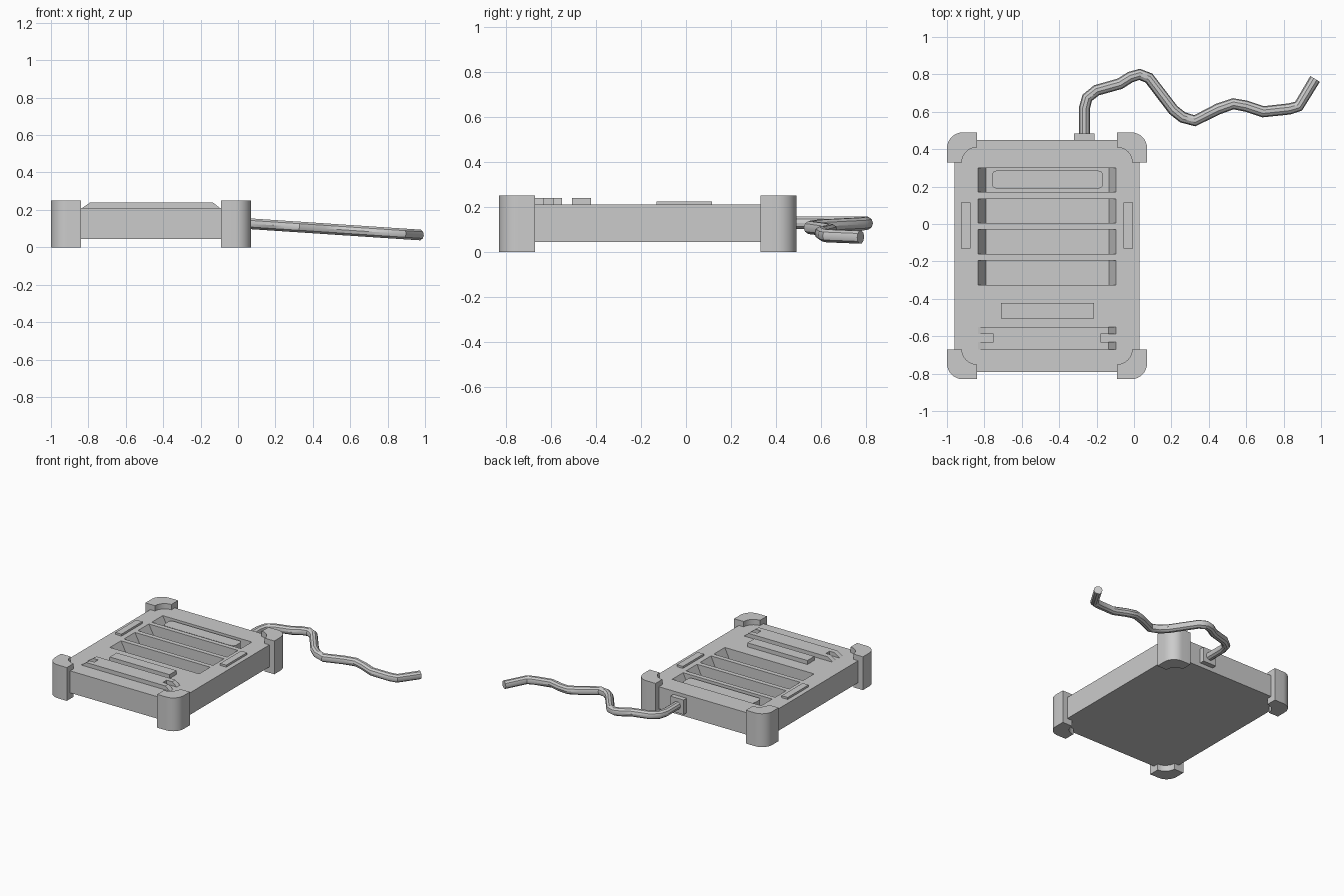
import bpy, bmesh, math
from mathutils import Vector

if "Cube" in bpy.data.objects:
    bpy.data.objects.remove(bpy.data.objects["Cube"])

CX, CY = -0.465, -0.17          # centre of the case


def prism(name, profile, lo, hi, axis='Z'):
    """Extrude a closed 2D profile: XY along Z, or XZ along Y."""
    def place(p, h):
        return (p[0], p[1], h) if axis == 'Z' else (p[0], h, p[1])
    bm = bmesh.new()
    a = [bm.verts.new(place(p, lo)) for p in profile]
    b = [bm.verts.new(place(p, hi)) for p in profile]
    bm.faces.new(a)
    bm.faces.new(b)
    n = len(a)
    for i in range(n):
        j = (i + 1) % n
        bm.faces.new((a[i], a[j], b[j], b[i]))
    bmesh.ops.recalc_face_normals(bm, faces=bm.faces)
    me = bpy.data.meshes.new(name)
    bm.to_mesh(me)
    bm.free()
    ob = bpy.data.objects.new(name, me)
    bpy.context.collection.objects.link(ob)
    return ob


def box(name, x0, x1, y0, y1, z0, z1):
    return prism(name, [(x0, y0), (x1, y0), (x1, y1), (x0, y1)], z0, z1)


def arc(cx, cy, r, a0, a1, n):
    return [(cx + r * math.cos(math.radians(a0 + (a1 - a0) * i / n)),
             cy + r * math.sin(math.radians(a0 + (a1 - a0) * i / n))) for i in range(n + 1)]


def select(ob):
    bpy.ops.object.select_all(action='DESELECT')
    ob.select_set(True)
    bpy.context.view_layer.objects.active = ob


def cut(ob, cutters):
    select(ob)
    for c in cutters:
        c.hide_render = True
        m = ob.modifiers.new("cut", 'BOOLEAN')
        m.operation, m.solver, m.object = 'DIFFERENCE', 'EXACT', c
        bpy.ops.object.modifier_apply(modifier=m.name)
        bpy.data.objects.remove(c)


def smooth(ob):
    select(ob)
    bpy.ops.object.shade_smooth_by_angle(angle=math.radians(35))


# Case with four slots that have sloping ends
case = box("case", -0.96, 0.03, -0.79, 0.45, 0.045, 0.21)
d, top = 0.085, 0.21
slot = [(-0.79, top - d), (-0.135, top - d), (-0.095, top), (-0.095, top + 0.05),
        (-0.835, top + 0.05), (-0.835, top)]
cut(case, [prism("slot_cutter", slot, y, y + 0.13, 'Y') for y in (0.17, 0.005, -0.16, -0.325)])

# Rounded bar lying in the rear slot
r, x0, x1, y0, y1 = 0.025, -0.76, -0.165, 0.19, 0.285
rounded = (arc(x1 - r, y1 - r, r, 0, 90, 4) + arc(x0 + r, y1 - r, r, 90, 180, 4)
           + arc(x0 + r, y0 + r, r, 180, 270, 4) + arc(x1 - r, y0 + r, r, 270, 360, 4))
smooth(prism("slot_bar", rounded, top - d, 0.2))

# Low front ridge with sloping, notched ends
ridge = prism("front_ridge", [(-0.835, 0.209), (-0.095, 0.209), (-0.135, 0.24), (-0.79, 0.24)],
              -0.67, -0.55, 'Y')
cut(ridge, [box("notch_cutter", x, x + 0.1, -0.632, -0.588, 0.15, 0.3) for x in (-0.85, -0.18)])

# Raised label plate and side strips
box("front_plate", -0.712, -0.215, -0.505, -0.422, 0.209, 0.24)
for side in (-1, 1):
    c = CX + side * 0.435
    box("side_strip", c - 0.025, c + 0.025, -0.132, 0.115, 0.209, 0.225)

# Corner bumpers: rounded outside, quarter circle removed inside
local = ([(0, 0.08)] + [(0, 0.16)] + arc(0.075, 0.075, 0.085, 90, 0, 8)
         + [(0.16, 0)] + arc(0, 0, 0.08, 0, 90, 8)[:-1])
for sx in (-1, 1):
    for sy in (-1, 1):
        pts = [(CX + sx * (0.375 + u), CY + sy * (0.5 + v)) for u, v in local]
        smooth(prism("corner_bumper", pts, 0, 0.25))

# Cable socket and wavy cable
box("cable_socket", -0.32, -0.21, 0.449, 0.485, 0.075, 0.185)
path = [(-0.265, 0.44), (-0.265, 0.62), (-0.25, 0.675), (-0.2, 0.715), (-0.075, 0.75),
        (-0.02, 0.785), (0.03, 0.8), (0.08, 0.78), (0.21, 0.61), (0.26, 0.57), (0.325, 0.552),
        (0.45, 0.615), (0.53, 0.643), (0.6, 0.63), (0.69, 0.6), (0.83, 0.615), (0.88, 0.63),
        (0.968, 0.775)]
cu = bpy.data.curves.new("cable", 'CURVE')
cu.dimensions = '3D'
cu.bevel_depth, cu.bevel_resolution, cu.use_fill_caps = 0.03, 3, True
sp = cu.splines.new('POLY')
sp.points.add(len(path) - 1)
for p, (x, y) in zip(sp.points, path):
    p.co = (x, y, 0.13 - 0.066 * max(0, x), 1)
cable = bpy.data.objects.new("cable", cu)
bpy.context.collection.objects.link(cable)
select(cable)
bpy.ops.object.convert(target='MESH')
smooth(bpy.context.view_layer.objects.active)
